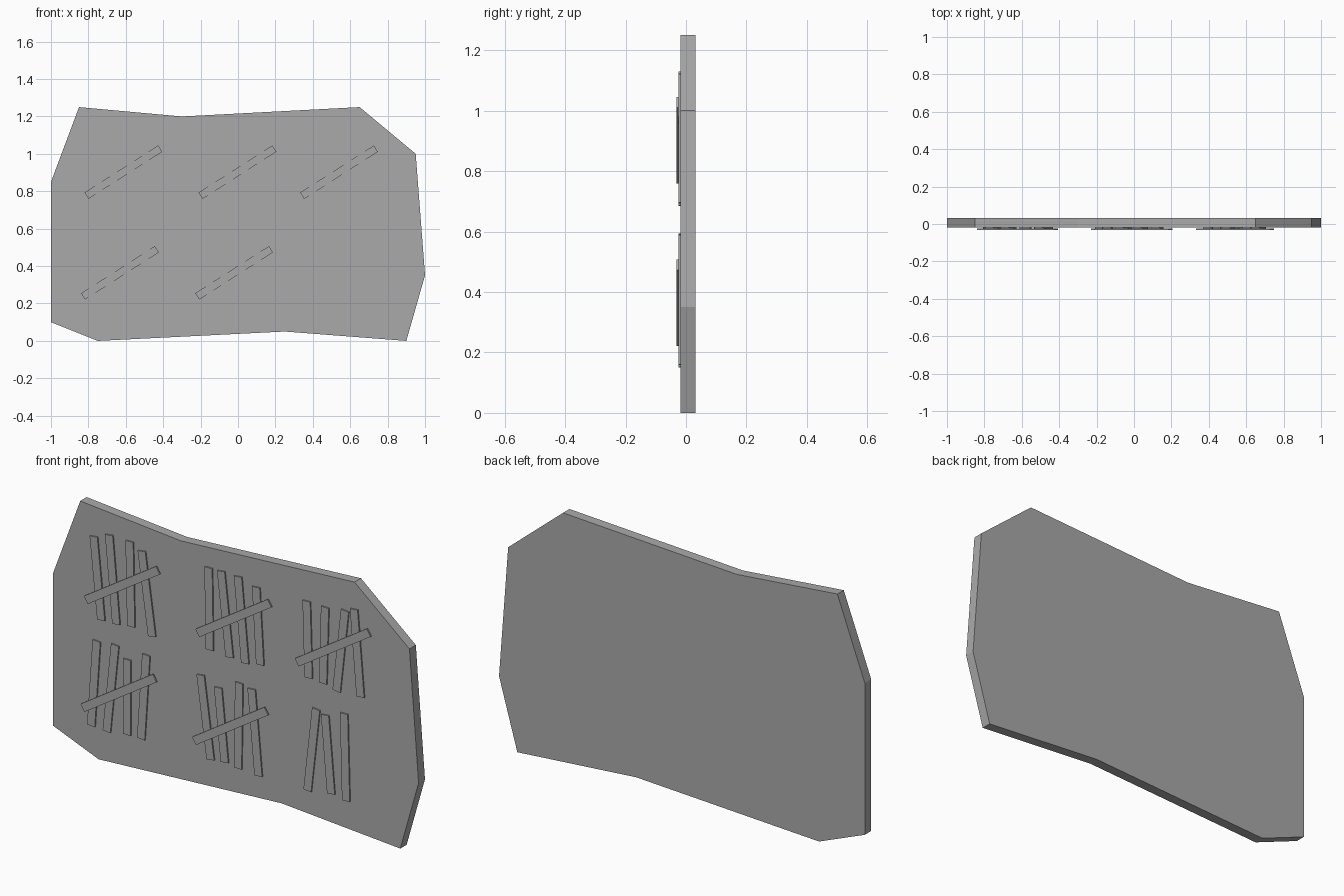
import bpy, bmesh, math
from mathutils import Vector

if "Cube" in bpy.data.objects:
    bpy.data.objects.remove(bpy.data.objects["Cube"])

stone = bpy.data.materials.new("grey stone")
stone.diffuse_color = (0.4, 0.4, 0.4, 1)
stone.use_nodes = True
stone.node_tree.nodes["Principled BSDF"].inputs["Base Color"].default_value = stone.diffuse_color

BACK, FACE, STROKE, SLASH = 0.032, -0.018, -0.025, -0.032


def prism(bm, outline, y_front, y_back):
    """Extrude an (x, z) outline along y."""
    front = [bm.verts.new((x, y_front, z)) for x, z in outline]
    back = [bm.verts.new((x, y_back, z)) for x, z in outline]
    bm.faces.new(front)
    bm.faces.new(back[::-1])
    n = len(outline)
    for i in range(n):
        j = (i + 1) % n
        bm.faces.new((front[j], front[i], back[i], back[j]))


def bar(bm, a, b, width, y_front, y_back):
    """Flat bar running from point a to point b on the slab face."""
    a, b = Vector(a), Vector(b)
    d = (b - a).normalized() * width / 2
    s = Vector((-d.y, d.x))
    prism(bm, [a - s, b - s, b + s, a + s], y_front, y_back)


def finish(bm, name):
    bmesh.ops.recalc_face_normals(bm, faces=bm.faces)
    mesh = bpy.data.meshes.new(name)
    bm.to_mesh(mesh)
    bm.free()
    mesh.materials.append(stone)
    bpy.context.collection.objects.link(bpy.data.objects.new(name, mesh))


# Irregular slab
bm = bmesh.new()
prism(bm, [(-1, 0.1), (-0.75, 0), (0.25, 0.05), (0.9, 0), (1, 0.35), (0.95, 1),
           (0.65, 1.25), (-0.3, 1.2), (-0.85, 1.25), (-1, 0.85)], FACE, BACK)
finish(bm, "stone_slab")

# Tally groups: strokes as (top x, top z, bottom x, bottom z), then slash centre
groups = [
    ([(-.773, 1.097, -.732, .694), (-.689, 1.127, -.650, .696),
      (-.577, 1.125, -.568, .706), (-.511, 1.095, -.454, .688)], (-.613, .902)),
    ([(-.145, 1.111, -.139, .706), (-.077, 1.112, -.030, .698),
      (.016, 1.110, .055, .691), (.115, 1.084, .137, .706)], (-.003, .902)),
    ([(.391, 1.089, .402, .712), (.492, 1.086, .481, .706),
      (.601, 1.098, .555, .688), (.650, 1.118, .686, .694)], (.54, .902)),
    ([(-.757, .585, -.787, .158), (-.656, .592, -.702, .152),
      (-.590, .538, -.590, .166), (-.486, .588, -.514, .166)], (-.631, .364)),
    ([(-.189, .569, -.134, .164), (-.093, .532, -.057, .172),
      (.022, .586, .016, .162), (.090, .574, .128, .154)], (-.021, .364)),
    ([(.443, .569, .396, .154), (.492, .553, .525, .172),
      (.596, .588, .607, .159)], None),
]
half = Vector((0.197, 0.126))
for n, (strokes, slash) in enumerate(groups, 1):
    # Upright strokes
    bm = bmesh.new()
    for x1, z1, x2, z2 in strokes:
        bar(bm, (x1, z1), (x2, z2), 0.042, STROKE, FACE + 0.001)
    finish(bm, f"tally_strokes_{n}")
    # Diagonal slash lying over the strokes
    if slash:
        bm = bmesh.new()
        c = Vector(slash)
        bar(bm, c - half, c + half, 0.04, SLASH, STROKE + 0.0005)
        finish(bm, f"tally_slash_{n}")
